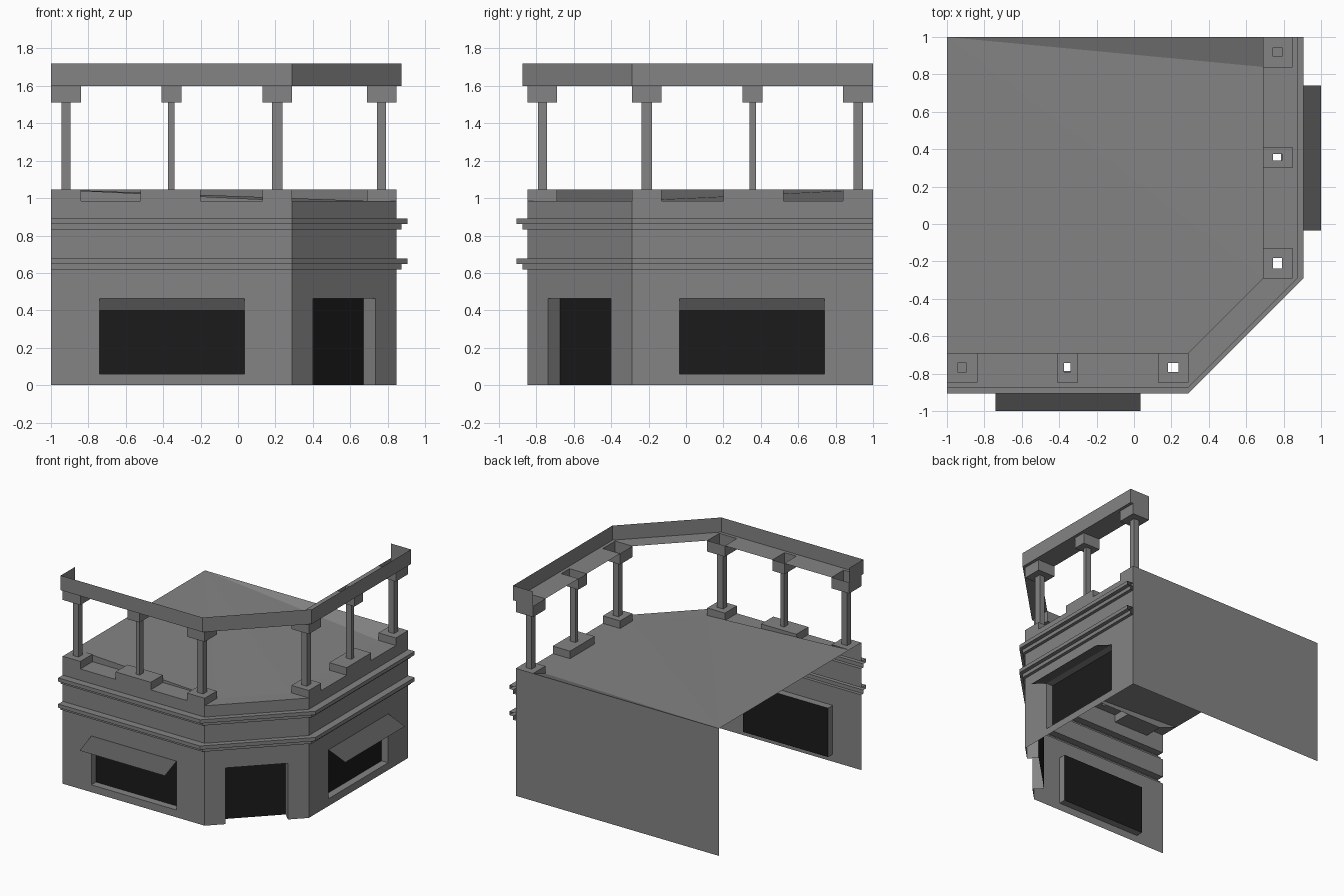
import bpy
from mathutils import Vector as V

if "Cube" in bpy.data.objects:
    bpy.data.objects.remove(bpy.data.objects["Cube"])

W, L, R = 0.847, 0.69, 0.873     # wall line, inner parapet line, rail face
C, END = 0.29, 1.0               # chamfer start, far end of each side
Z_BASE, Z_LEDGE, Z_TOP = 0.617, 0.985, 1.047


def material(name, v):
    m = bpy.data.materials.new(name)
    m.diffuse_color = (v, v, v, 1)
    m.use_nodes = True
    m.node_tree.nodes["Principled BSDF"].inputs["Base Color"].default_value = m.diffuse_color
    return m


STONE = material("stone_grey", 0.23)
GLASS = material("dark_glass", 0.011)
CANVAS = material("awning_grey", 0.1)


def build(name, faces, mat=STONE):
    """faces: list of (points, outward direction)"""
    verts, polys, index = [], [], {}
    for pts, out in faces:
        pts = [V(p) for p in pts]
        n = V((0, 0, 0))
        for a, b in zip(pts, pts[1:] + pts[:1]):
            n += a.cross(b)
        if n.dot(V(out)) < 0:
            pts.reverse()
        poly = []
        for p in pts:
            key = tuple(round(c, 4) for c in p)
            if key not in index:
                index[key] = len(verts)
                verts.append(key)
            poly.append(index[key])
        polys.append(poly)
    me = bpy.data.meshes.new(name)
    me.from_pydata(verts, [], polys)
    me.materials.append(mat)
    ob = bpy.data.objects.new(name, me)
    bpy.context.collection.objects.link(ob)
    return ob


def path(d, z):
    return [(-END, -d, z), (C, -d, z), (d, -C, z), (d, END, z)]


OUT = [V((0, -1, 0)), V((1, -1, 0)).normalized(), V((1, 0, 0))]


def sweep(profile):
    """Profile of (d, z), running upward, swept along the three street sides"""
    faces = []
    for (d0, z0), (d1, z1) in zip(profile, profile[1:]):
        a, b = path(d0, z0), path(d1, z1)
        for i in range(3):
            out = OUT[i] * (z1 - z0) + V((0, 0, d0 - d1))
            faces.append(([a[i], a[i + 1], b[i + 1], b[i]], out))
    return faces


def wall(name, origin, t, n, s0, s1, a, b, z0, z1, depth):
    """Ground floor wall with a recessed opening a..b, z0..z1 and dark pane"""
    def p(s, z, r=0):
        return V((origin[0], origin[1], z)) + V((*t, 0)) * s + V((*n, 0)) * r

    def rect(sa, sb, za, zb, r=0):
        return [p(sa, za, r), p(sb, za, r), p(sb, zb, r), p(sa, zb, r)]
    out, along = -V((*n, 0)), V((*t, 0))
    faces = [(rect(s0, a, 0, Z_BASE), out), (rect(b, s1, 0, Z_BASE), out),
             (rect(a, b, z1, Z_BASE), out)]
    if z0 > 0:
        faces.append((rect(a, b, 0, z0), out))
        faces.append(([p(a, z0), p(b, z0), p(b, z0, depth), p(a, z0, depth)], (0, 0, 1)))
    faces.append(([p(a, z1), p(b, z1), p(b, z1, depth), p(a, z1, depth)], (0, 0, -1)))
    for s, o in ((a, along), (b, -along)):
        faces.append(([p(s, z0), p(s, z1), p(s, z1, depth), p(s, z0, depth)], o))
    build(name + "_wall", faces)
    build(name + "_pane", [(rect(a, b, z0, z1, depth), out)], GLASS)


# Ground floor walls with windows and corner door
h = 0.5 ** 0.5
wall("front", (0, -W), (1, 0), (0, 1), -END, C, -0.74, 0.035, 0.06, 0.462, 0.06)
wall("right", (W, 0), (0, 1), (-1, 0), -C, END, -0.035, 0.74, 0.06, 0.462, 0.06)
wall("corner_door", (C, -W), (h, h), (-h, h), 0, (W - C) / h, 0.156, 0.629, 0, 0.462, 0.09)

# Upper wall with two stepped cornices
profile = []
for z in (Z_BASE, 0.832):
    profile += [(W, z), (R, z), (R, z + 0.03), (0.906, z + 0.03), (0.906, z + 0.06), (W, z + 0.06)]
profile.append((W, Z_LEDGE))
build("upper_wall_and_cornices", sweep(profile))

# Rear wall
build("rear_wall", [([(-END, END, 0), (W, END, 0), (W, END, Z_TOP), (-END, END, Z_TOP)], (0, 1, 0))])

# Roof, rising to the left and rear edges, with a sliver closing it to the front ledge
apex = (-END, END, Z_TOP)
rim = [(-END, -L, Z_TOP), (C, -L, Z_LEDGE), (L, -C, Z_LEDGE), (L, 0.84, Z_LEDGE), (L, END, Z_TOP)]
roof = [([apex, p, q], (0, 0, 1)) for p, q in zip(rim, rim[1:])]
roof.append(([rim[0], (-0.84, -L, Z_LEDGE), rim[1]], (0, -1, 0)))
build("roof", roof)

SIDES = {"front": lambda u, d, z: V((u, -d, z)), "right": lambda u, d, z: V((d, -u, z))}


def post(name, at, ped, col, cap, end):
    """Hollow pedestal, column and capital lofted through rectangles"""
    def ring(r, z):
        u0, u1, d0, d1 = r
        return [at(u0, d0, z), at(u1, d0, z), at(u1, d1, z), at(u0, d1, z)]
    P, K, A = (*ped, L, W), (*col, 0.742, 0.792), (*cap, L, W)
    rings = [ring(P, Z_LEDGE), ring(P, Z_TOP), ring(K, Z_TOP), ring(K, 1.51), ring(A, 1.51), ring(A, 1.6)]
    ups = [0, 1, 0, -1, 0]
    faces = []
    for k, up in enumerate(ups):
        a, b = rings[k], rings[k + 1]
        mid = sum(a, V()) / 4
        for i in range(4):
            # end pedestals run into the building's edge and the raised roof
            if end and k == 0 and (i == 3 or (i == 0 and name.startswith("front"))):
                continue
            j = (i + 1) % 4
            out = V((0, 0, up)) if up else (a[i] + a[j]) / 2 - mid
            faces.append(([a[i], a[j], b[j], b[i]], out))
    if end:
        faces.append((rings[2], (0, 0, 1)))
    build(name, faces)


def ledge(gaps, z, up):
    """Flat strip between the posts, including the chamfered corner"""
    faces = []
    for at in SIDES.values():
        for a, b in gaps:
            faces.append(([at(a, L, z), at(b, L, z), at(b, W, z), at(a, W, z)], (0, 0, up)))
    a, b = path(L, z), path(W, z)
    faces.append(([a[1], a[2], b[2], b[1]], (0, 0, up)))
    return faces


# Posts: pedestal, column and capital extents along each side
POSTS = [((-1, -0.84), (-0.945, -0.895), (-1, -0.84)),
         ((-0.52, -0.2), (-0.373, -0.34), (-0.41, -0.303)),
         ((0.13, C), (0.182, 0.238), (0.13, C))]
for side, at in SIDES.items():
    for i, spec in enumerate(POSTS):
        post(f"{side}_post_{i + 1}", at, *spec, i == 0)
    # Sloped awning over the window
    build(side + "_awning", [([at(-0.74, W, 0.462), at(0.035, W, 0.462),
                               at(0.035, 1, 0.4), at(-0.74, 1, 0.4)], (0, 0, 1))], CANVAS)

# Parapet ledge between pedestals
build("parapet_ledge", ledge([(-0.84, -0.52), (-0.2, 0.13)], Z_LEDGE, 1))

# Top rail: outer face, underside and end plates, open on top
rail = sweep([(R, 1.6), (R, 1.72)]) + ledge([(-0.84, -0.41), (-0.303, 0.13)], 1.6, -1)
a, b = path(W, 1.6), path(R, 1.6)
rail += [([a[i], a[i + 1], b[i + 1], b[i]], (0, 0, -1)) for i in range(3)]
for at in SIDES.values():
    rail.append(([at(-1, L, 1.6), at(-1, R, 1.6), at(-1, R, 1.72), at(-1, L, 1.72)],
                 at(-1, 0, 0)))
build("top_rail", rail)
